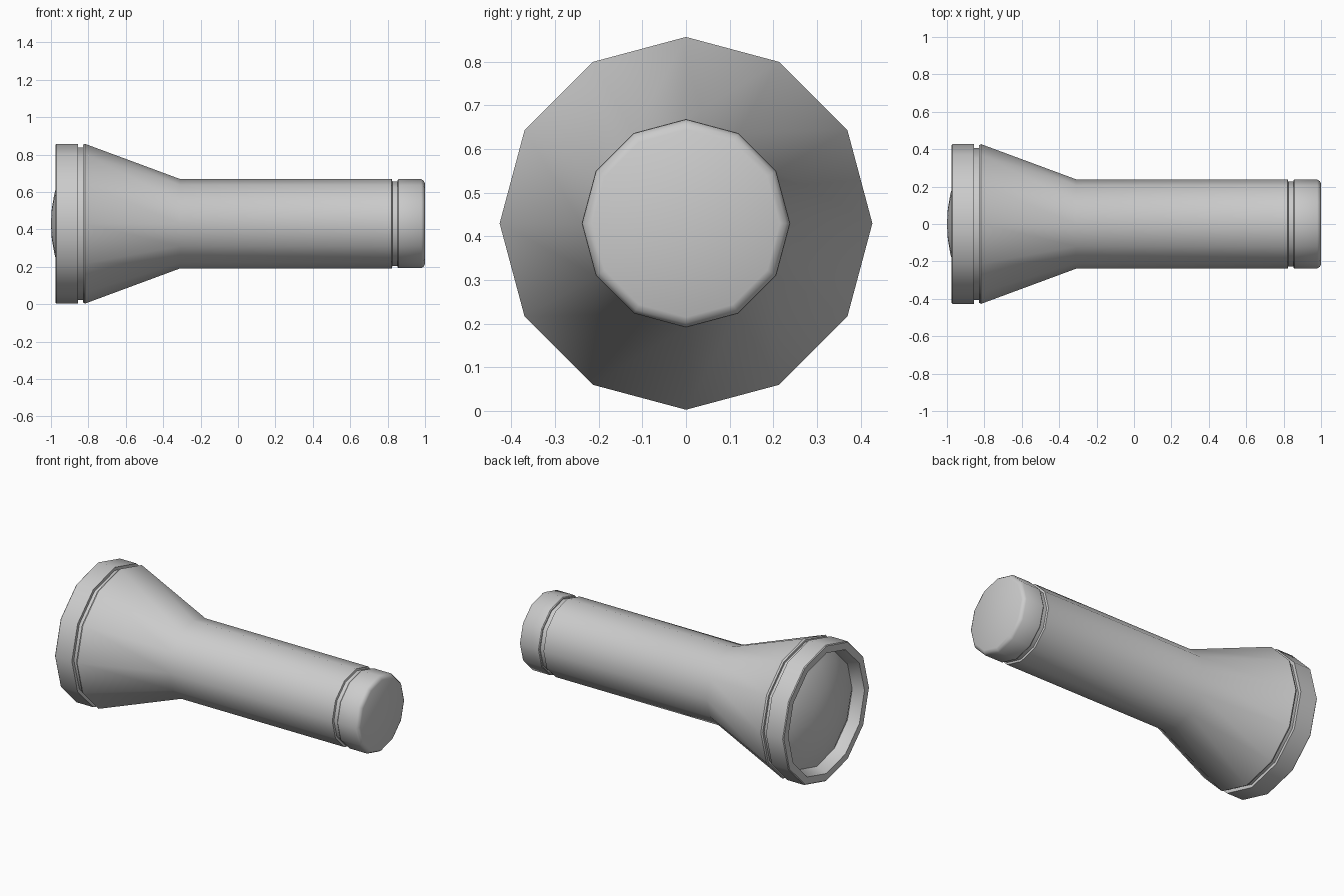
import bpy, bmesh, math

if "Cube" in bpy.data.objects:
    bpy.data.objects.remove(bpy.data.objects["Cube"])

SIDES = 12
AXIS_Z = 0.43


def lathe(name, profile, angle=35):
    """Spin (x, radius) points around the long axis; radius 0 makes a pole."""
    bm = bmesh.new()
    rings = []
    for x, r in profile:
        if r == 0:
            rings.append([bm.verts.new((x, 0, 0))] * SIDES)
            continue
        rings.append([bm.verts.new((x, r * math.cos(a), r * math.sin(a)))
                      for a in (2 * math.pi * i / SIDES for i in range(SIDES))])
    for a, b in zip(rings, rings[1:]):
        for i in range(SIDES):
            j = (i + 1) % SIDES
            bm.faces.new(dict.fromkeys((a[i], a[j], b[j], b[i])))
    bmesh.ops.recalc_face_normals(bm, faces=bm.faces)
    mesh = bpy.data.meshes.new(name)
    bm.to_mesh(mesh)
    bm.free()
    obj = bpy.data.objects.new(name, mesh)
    obj.location.z = AXIS_Z
    bpy.context.collection.objects.link(obj)
    bpy.ops.object.select_all(action='DESELECT')
    obj.select_set(True)
    bpy.context.view_layer.objects.active = obj
    bpy.ops.object.shade_smooth_by_angle(angle=math.radians(angle))
    return obj


# Handle and flared head, with narrow necks entering the two end pieces
lathe("body", [(-0.855, 0), (-0.855, 0.407), (-0.828, 0.407), (-0.828, 0.422),
               (-0.818, 0.427), (-0.31, 0.239), (0.822, 0.239), (0.825, 0.227),
               (0.853, 0.227), (0.853, 0)])

# Tail cap with a bevelled end
lathe("tail_cap", [(0.853, 0), (0.853, 0.234), (0.858, 0.238), (0.98, 0.238),
                   (0.993, 0.229), (1.0, 0.215), (1.0, 0)])

# Front ring with a recessed, sloping inner wall
lathe("front_ring", [(-0.855, 0.40), (-0.855, 0.427), (-0.97, 0.427),
                     (-0.975, 0.422), (-0.975, 0.378), (-0.905, 0.35),
                     (-0.855, 0.35), (-0.855, 0.40)])

# Domed lens
R = 0.72
lens = [(-1.0 + R - math.sqrt(R * R - r * r), r)
        for r in (0, 0.08, 0.16, 0.24, 0.30, 0.354)]
lathe("lens", lens)
